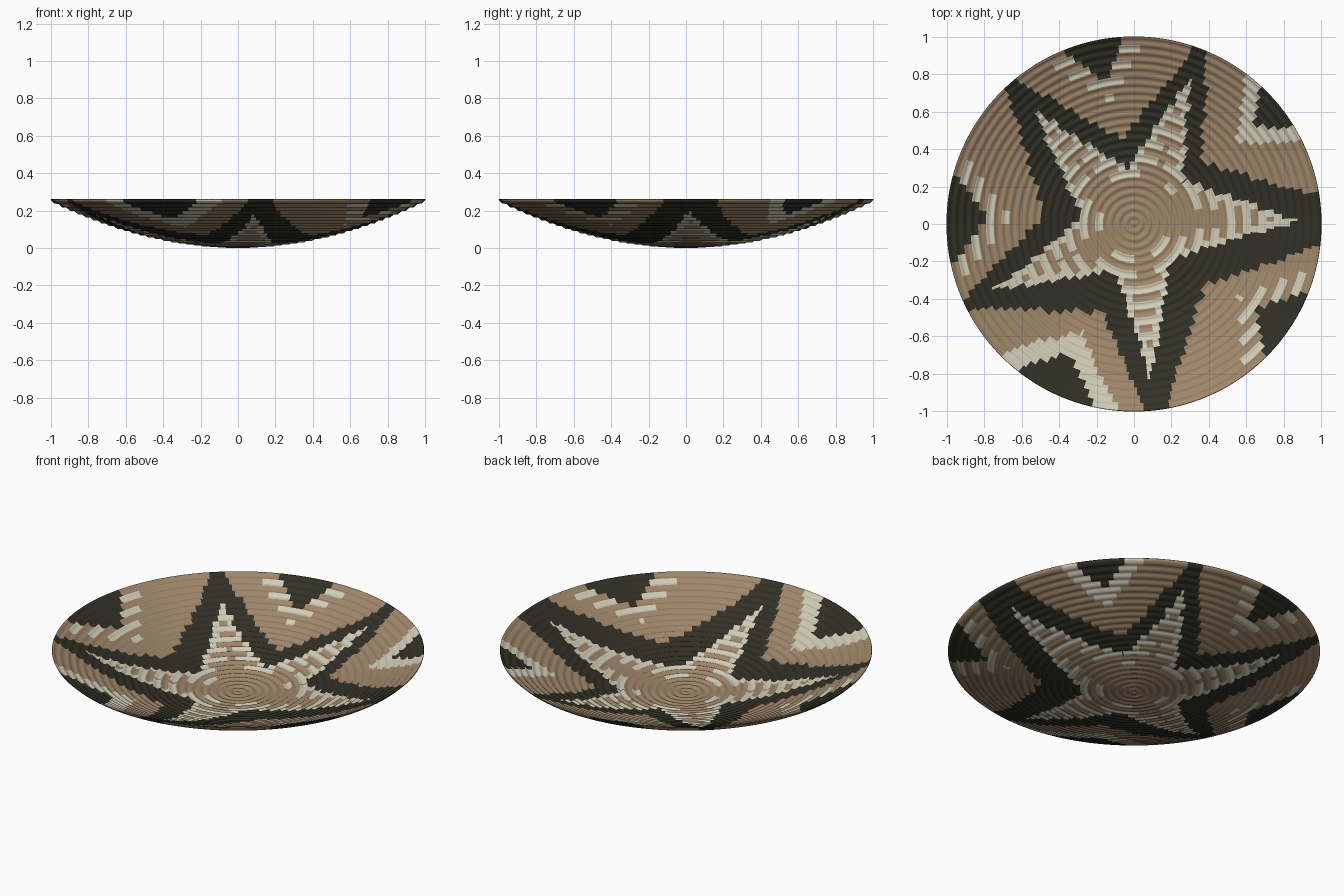
import bpy
import bmesh
import random
from math import cos, sin, pi, radians
from mathutils import Vector
from mathutils.geometry import intersect_point_line

cube = bpy.data.objects.get("Cube")
if cube:
    bpy.data.objects.remove(cube, do_unlink=True)

random.seed(4)
RINGS, SUB, SEGS = 24, 4, 360
HEIGHT = 0.247
TAN, DARK, CREAM = range(3)


def make_material(name, rgb):
    mat = bpy.data.materials.new(name)
    mat.use_nodes = True
    mat.diffuse_color = (*rgb, 1)
    bsdf = mat.node_tree.nodes["Principled BSDF"]
    bsdf.inputs["Base Color"].default_value = (*rgb, 1)
    bsdf.inputs["Roughness"].default_value = 0.9
    return mat


materials = [make_material("tan straw", (0.35, 0.24, 0.145)),
             make_material("dark straw", (0.03, 0.03, 0.02)),
             make_material("cream straw", (0.64, 0.61, 0.48))]


def polar(radius, degrees):
    a = radians(degrees)
    return Vector((radius * cos(a), radius * sin(a)))


def inside(p, poly):
    hit = False
    for a, b in zip(poly, poly[1:] + poly[:1]):
        if (a.y > p.y) != (b.y > p.y):
            if p.x < a.x + (p.y - a.y) * (b.x - a.x) / (b.y - a.y):
                hit = not hit
    return hit


def edge_distance(p, poly):
    best = 9
    for a, b in zip(poly, poly[1:] + poly[:1]):
        q, t = intersect_point_line(p, a, b)
        t = min(max(t, 0), 1)
        best = min(best, (p - a.lerp(b, t)).length)
    return best


# Five-armed star: dark outline polygon and the lighter core inside it
arms = [(1, 1.4, 0.88), (69, 1.1, 0.84), (131, 1.08, 0.81),
        (205, 1.06, 0.82), (276, 1.16, 0.83)]
valleys = [(42, 0.49, 0.35), (98, 0.46, 0.30), (174, 0.48, 0.28),
           (250, 0.50, 0.27), (318, 0.50, 0.27)]
outer_star, core_star = [], []
for (tip, far, near), (dip, r_out, r_in) in zip(arms, valleys):
    outer_star += [polar(far, tip), polar(r_out, dip)]
    core_star += [polar(near, tip), polar(r_in, dip)]


# Rim motifs: a dark wedge surrounded by a cream wedge
def wedge(angle, half, apex):
    a, b = angle - half, angle + half
    return [polar(1.01, a), polar(apex, angle), polar(1.01, b),
            polar(1.5, b), polar(1.5, a)]


motifs = [(wedge(a, dh, da), wedge(a, ch, ca), solid)
          for a, dh, da, ch, ca, solid in [
              (39, 9, 0.83, 14, 0.70, True),
              (102, 10, 0.77, 17, 0.66, False),
              (178, 15, 0.79, 22, 0.66, False),
              (244, 14, 0.77, 21, 0.64, True),
              (326, 13, 0.79, 21, 0.68, False)]]


def straw_colour(p, ring, band):
    stitched = ring % 2 == 0
    if inside(p, core_star):
        d = edge_distance(p, core_star)
        return CREAM if d < (band if stitched else 0.03) else TAN
    if inside(p, outer_star):
        return DARK
    for dark, cream, solid in motifs:
        if inside(p, dark):
            return DARK
        if inside(p, cream) and (solid or stitched):
            return CREAM
    return TAN


# Coiled bowl: a shallow dish with one rounded ridge per coil
bm = bmesh.new()
loops = []
for i in range(1, RINGS * SUB + 1):
    r = i / (RINGS * SUB)
    z = HEIGHT * r * r + 0.005 * cos(2 * pi * i / SUB)
    loops.append([bm.verts.new((r * cos(2 * pi * k / SEGS),
                                r * sin(2 * pi * k / SEGS), z))
                  for k in range(SEGS)])
centre = bm.verts.new((0, 0, 0.005))

for k in range(SEGS):
    bm.faces.new((centre, loops[0][k], loops[0][(k + 1) % SEGS]))

for ring in range(RINGS):
    r = (ring + 0.5) / RINGS
    band = random.uniform(0.08, 0.12)
    shift = random.uniform(-0.012, 0.012) / r
    for k in range(SEGS):
        a = 2 * pi * (k + 0.5) / SEGS + shift
        colour = straw_colour(Vector((r * cos(a), r * sin(a))), ring, band)
        n = (k + 1) % SEGS
        for i in range(max(ring * SUB, 1), (ring + 1) * SUB):
            lo, hi = loops[i - 1], loops[i]
            face = bm.faces.new((lo[k], hi[k], hi[n], lo[n]))
            face.material_index = colour

# Rest the lowest coil on the ground
lowest = min(v.co.z for v in bm.verts)
for v in bm.verts:
    v.co.z -= lowest - 0.004
for face in bm.faces:
    face.smooth = True

mesh = bpy.data.meshes.new("woven_bowl")
bm.to_mesh(mesh)
bm.free()
for mat in materials:
    mesh.materials.append(mat)
bowl = bpy.data.objects.new("woven_bowl", mesh)
bpy.context.collection.objects.link(bowl)

# Thin straw wall
wall = bowl.modifiers.new("wall", "SOLIDIFY")
wall.thickness = 0.004
wall.offset = -1
